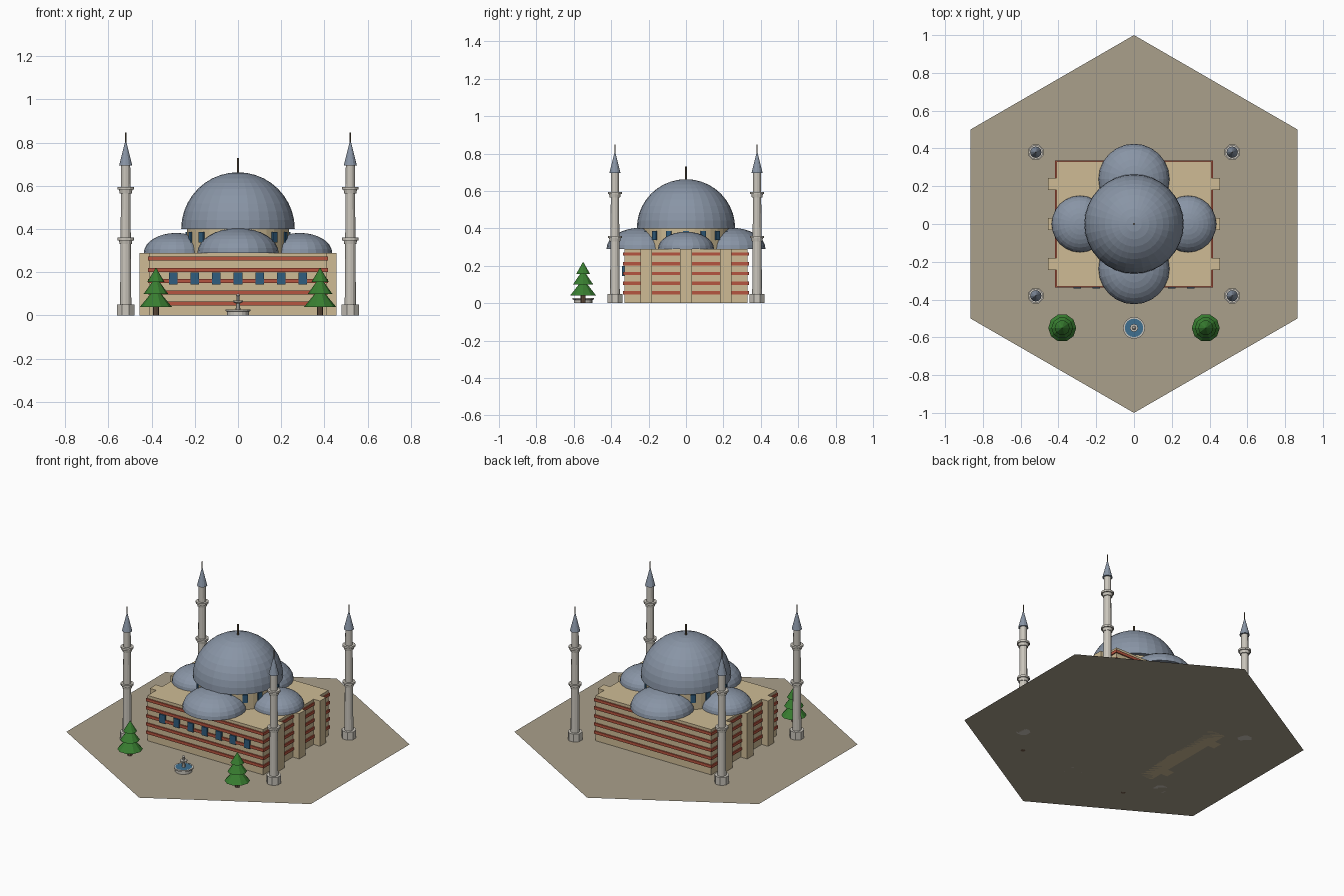
import bpy, bmesh
from math import cos, sin, pi, tau
from mathutils import Matrix

cube = bpy.data.objects.get("Cube")
if cube:
    bpy.data.objects.remove(cube)


def material(name, rgb):
    m = bpy.data.materials.new(name)
    m.use_nodes = True
    m.diffuse_color = (*rgb, 1)
    m.node_tree.nodes["Principled BSDF"].inputs["Base Color"].default_value = (*rgb, 1)
    return m


ground_mat = material("paving", (0.40, 0.35, 0.26))
stone = material("sandstone", (0.62, 0.50, 0.30))
brick = material("red brick", (0.47, 0.09, 0.05))
lead = material("blue grey lead", (0.25, 0.30, 0.38))
marble = material("pale marble", (0.59, 0.56, 0.50))
glass = material("window blue", (0.03, 0.11, 0.21))
water_mat = material("water blue", (0.05, 0.16, 0.28))
leaf = material("fir green", (0.04, 0.21, 0.03))
bark = material("bark brown", (0.16, 0.10, 0.06))
bronze = material("dark bronze", (0.15, 0.11, 0.07))


def finish(name, bm, mat):
    bmesh.ops.recalc_face_normals(bm, faces=bm.faces[:])
    mesh = bpy.data.meshes.new(name)
    bm.to_mesh(mesh)
    bm.free()
    mesh.materials.append(mat)
    ob = bpy.data.objects.new(name, mesh)
    bpy.context.scene.collection.objects.link(ob)
    return ob


def box(name, centre, size, mat, turn=0):
    """Box with the given centre and size, turned about its own z axis."""
    bm = bmesh.new()
    bmesh.ops.create_cube(bm, size=1, matrix=Matrix.Diagonal((*size, 1)))
    ob = finish(name, bm, mat)
    ob.location = centre
    ob.rotation_euler.z = turn
    return ob


def lathe(name, profile, sides, at, mat, phase=0):
    """Revolve (radius, height) points; open ends are capped."""
    bm = bmesh.new()
    rings = []
    for r, z in profile:
        n = sides if r > 0 else 1
        rings.append([bm.verts.new((r * cos(phase + tau * i / sides),
                                    r * sin(phase + tau * i / sides), z)) for i in range(n)])
    for a, b in zip(rings, rings[1:]):
        for i in range(sides):
            j = (i + 1) % sides
            quad = [a[i % len(a)], a[j % len(a)], b[j % len(b)], b[i % len(b)]]
            bm.faces.new(list(dict.fromkeys(quad)))
    for ring in (rings[0], rings[-1]):
        if len(ring) > 1:
            bm.faces.new(ring)
    ob = finish(name, bm, mat)
    ob.location = at
    return ob


def dome(name, radius, height, at, sides=32, rows=10):
    arc = [(radius * cos(pi / 2 * k / rows), height * sin(pi / 2 * k / rows)) for k in range(rows)]
    return lathe(name, arc + [(0, height)], sides, at, lead)


# Hexagonal ground sheet
bm = bmesh.new()
bmesh.ops.create_circle(bm, cap_ends=True, segments=6, radius=1,
                        matrix=Matrix.Rotation(pi / 2, 4, "Z"))
bm.verts.ensure_lookup_table()
if abs(max(v.co.y for v in bm.verts) - 1) > 0.01:
    bmesh.ops.rotate(bm, verts=bm.verts[:], matrix=Matrix.Rotation(pi / 6, 3, "Z"))
ground = finish("ground", bm, ground_mat)
if ground.data.polygons[0].normal.z < 0:
    ground.data.flip_normals()

# Hall with brick courses, side buttresses and front windows
box("hall", (0, 0, 0.145), (0.82, 0.66, 0.29), stone)
for k in range(5):
    box("brick_course", (0, 0, 0.055 + 0.052 * k), (0.834, 0.674, 0.018), brick)
for side in (-1, 1):
    for y in (-0.212, 0, 0.212):
        box("buttress", (side * 0.425, y, 0.145), (0.06, 0.062, 0.29), stone)
for k in range(-3, 4):
    box("front_window", (k * 0.1, -0.335, 0.172), (0.04, 0.012, 0.055), glass)

# Drum, windows and main dome
lathe("drum", [(0.237, 0.28), (0.237, 0.4)], 32, (0, 0, 0), stone)
for k in range(16):
    a = tau * k / 16
    box("drum_window", (0.237 * cos(a), 0.237 * sin(a), 0.362), (0.012, 0.03, 0.05), glass, a)
dome("main_dome", 0.263, 0.263, (0, 0, 0.4))
lathe("dome_finial", [(0.005, 0.65), (0.005, 0.73)], 8, (0, 0, 0), bronze)

# Flattened lower domes on the four sides
for side in (-1, 1):
    dome("end_dome", 0.188, 0.114, (0, side * 0.237, 0.29), 24, 8)
    dome("side_dome", 0.15, 0.092, (side * 0.286, 0, 0.29), 24, 8)

# Four corner minarets
for x in (-0.52, 0.52):
    for y in (-0.38, 0.38):
        at = (x, y, 0)
        lathe("minaret_base", [(0.043, 0), (0.043, 0.05)], 8, at, marble, pi / 8)
        lathe("minaret_shaft", [(0.026, 0.05), (0.021, 0.7)], 12, at, marble)
        for z in (0.33, 0.565):
            lathe("minaret_balcony", [(0.028, z), (0.031, z + 0.018), (0.038, z + 0.018),
                                      (0.038, z + 0.03)], 12, at, marble)
        lathe("minaret_spire", [(0.03, 0.695), (0.0, 0.815)], 12, at, lead)
        lathe("minaret_finial", [(0.003, 0.8), (0.003, 0.848)], 6, at, bronze)

# Two fir trees
for x in (-0.38, 0.38):
    at = (x, -0.55, 0)
    lathe("tree_trunk", [(0.014, 0), (0.014, 0.05)], 8, at, bark)
    for r, low, high in ((0.074, 0.04, 0.13), (0.057, 0.1, 0.18), (0.04, 0.155, 0.222)):
        lathe("tree_tier", [(r, low), (0, high)], 10, at, leaf)

# Fountain
at = (0, -0.55, 0)
lathe("fountain_basin", [(0.05, 0), (0.05, 0.018), (0.058, 0.02), (0.058, 0.028),
                         (0.049, 0.028), (0.049, 0.022)], 16, at, marble)
lathe("fountain_water", [(0.05, 0.02), (0.05, 0.027)], 16, at, water_mat)
lathe("fountain_stem", [(0.012, 0.02), (0.008, 0.055), (0.022, 0.062), (0.022, 0.07),
                        (0.007, 0.07), (0.007, 0.088), (0.01, 0.092), (0, 0.102)], 8, at, marble)
